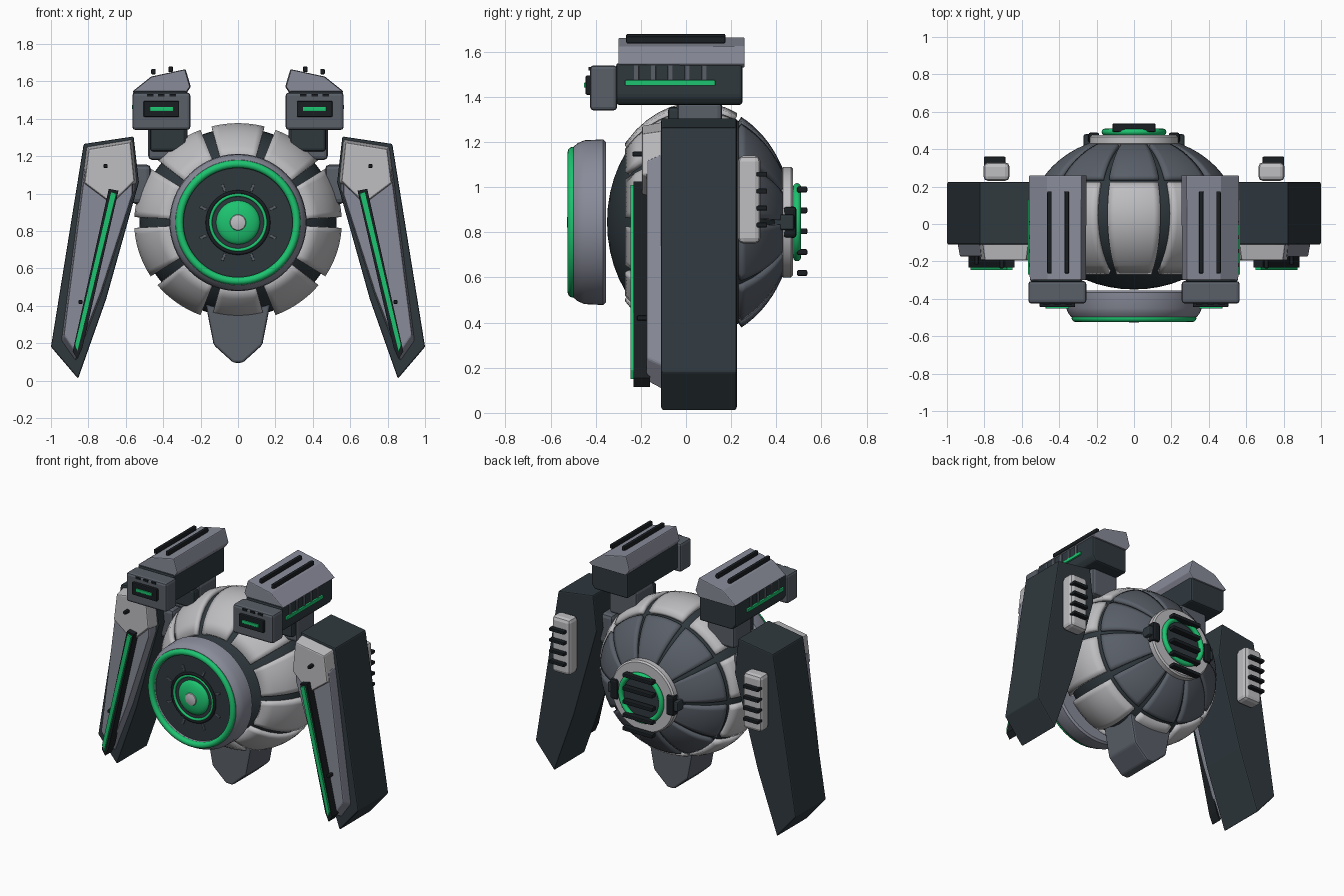
import bpy, bmesh
from math import sin, cos, pi, radians, sqrt
from mathutils import Matrix, Vector

if "Cube" in bpy.data.objects:
    bpy.data.objects.remove(bpy.data.objects["Cube"])


def material(name, r, g, b):
    m = bpy.data.materials.new(name)
    m.use_nodes = True
    m.diffuse_color = (r, g, b, 1)
    m.node_tree.nodes["Principled BSDF"].inputs["Base Color"].default_value = (r, g, b, 1)
    return m


LIGHT = material("light grey", .52, .52, .54)
STEEL = material("steel grey", .25, .26, .32)
SLATE = material("slate grey", .10, .115, .14)
DARK = material("dark blue grey", .028, .04, .048)
BLACK = material("near black", .010, .013, .016)
GREEN = material("glow green", .012, .55, .16)

CENTRE_Z = .845
smooth_parts = []


def finish(name, bm, mat, bevel=0, mirror=False, smooth=False, recalc=True):
    if recalc:
        bmesh.ops.recalc_face_normals(bm, faces=bm.faces)
    mesh = bpy.data.meshes.new(name)
    bm.to_mesh(mesh)
    bm.free()
    mesh.materials.append(mat)
    ob = bpy.data.objects.new(name, mesh)
    bpy.context.collection.objects.link(ob)
    if mirror:
        ob.modifiers.new("Mirror", 'MIRROR').use_mirror_merge = False
    if bevel:
        mod = ob.modifiers.new("Bevel", 'BEVEL')
        mod.width = bevel
        mod.segments = 2
    if smooth:
        smooth_parts.append(ob)
    return ob


def boxes(name, centres, size, mat, bevel=.008, mirror=False, turns=None):
    """Equal boxes in one object, each optionally turned about y."""
    bm = bmesh.new()
    for i, c in enumerate(centres):
        turn = Matrix.Rotation(turns[i] if turns else 0, 4, 'Y')
        bmesh.ops.create_cube(bm, size=1, matrix=Matrix.Translation(c) @ turn @ Matrix.Diagonal((*size, 1)))
    return finish(name, bm, mat, bevel, mirror)


def prism(name, outline, y_front, y_back, mat, bevel=.01, taper=1.0, mirror=False):
    """Outline in x and z, run along y, with the front end scaled by taper."""
    bm = bmesh.new()
    mid = Vector((sum(p[0] for p in outline), sum(p[1] for p in outline))) / len(outline)
    back = [bm.verts.new((x, y_back, z)) for x, z in outline]
    front = []
    for p in outline:
        q = mid + (Vector(p) - mid) * taper
        front.append(bm.verts.new((q.x, y_front, q.y)))
    bm.faces.new(back)
    bm.faces.new(front)
    for i in range(len(outline)):
        j = (i + 1) % len(outline)
        bm.faces.new((back[i], back[j], front[j], front[i]))
    return finish(name, bm, mat, bevel, mirror)


def lathe(name, profile, mat, wide=1.0, closed=False):
    """Turn (radius, y) points about the body axis."""
    bm = bmesh.new()
    vs = [bm.verts.new((r, y, 0)) for r, y in profile]
    es = [bm.edges.new(e) for e in zip(vs, vs[1:] + (vs[:1] if closed else []))]
    bmesh.ops.spin(bm, geom=vs + es, cent=(0, 0, 0), axis=(0, 1, 0), angle=2 * pi, steps=64)
    bmesh.ops.remove_doubles(bm, verts=bm.verts, dist=.0005)
    bmesh.ops.scale(bm, vec=(wide, 1, 1), verts=bm.verts)
    bmesh.ops.translate(bm, vec=(0, 0, CENTRE_Z), verts=bm.verts)
    return finish(name, bm, mat, smooth=True)


def ring(name, radius, y, thick, mat):
    return lathe(name, [(radius + thick * cos(a * pi / 6), y + thick * sin(a * pi / 6)) for a in range(12)],
                 mat, closed=True)


def shell_panels(name, y0, y1, radius, depth, half_angle, mat):
    """Ten curved plates around the flattened ball."""
    bm = bmesh.new()
    n, m = 8, 10
    for k in range(10):
        mid = radians(18 + 36 * k)
        grid = []
        for i in range(n + 1):
            a = mid + half_angle * (2 * i / n - 1)
            row = []
            for j in range(m + 1):
                y = y0 + (y1 - y0) * j / m
                r = radius * sqrt(1 - ((y - .05) / depth) ** 2)
                row.append(bm.verts.new((1.045 * r * cos(a), y, CENTRE_Z + r * sin(a))))
            grid.append(row)
        for i in range(n):
            for j in range(m):
                bm.faces.new((grid[i][j], grid[i][j + 1], grid[i + 1][j + 1], grid[i + 1][j]))
    ob = finish(name, bm, mat, smooth=True, recalc=False)
    mod = ob.modifiers.new("Solidify", 'SOLIDIFY')
    mod.thickness = .035
    mod.offset = -1


# Ball body
lathe("body_core", [(.505 * sin(pi * i / 24), .05 - .40 * cos(pi * i / 24)) for i in range(25)], DARK, 1.045)
shell_panels("front_panels", -.27, .225, .532, .425, radians(14.8), LIGHT)
shell_panels("rear_panels", .245, .445, .525, .425, radians(15.8), SLATE)

# Front eye
lathe("eye_housing", [(0, -.355), (.355, -.355), (.367, -.367), (.363, -.45), (.35, -.48), (.335, -.498),
                      (.295, -.498), (.29, -.48), (0, -.48)], STEEL)
ring("eye_glow_ring", .313, -.503, .021, GREEN)
lathe("eye_disc", [(.292, -.47), (.292, -.485), (0, -.485)], DARK)
ring("eye_inner_rim", .163, -.487, .010, BLACK)
ring("eye_inner_glow", .147, -.488, .009, GREEN)
lathe("eye_dome", [(.118 * cos(pi * i / 20), -.48 - .04 * sin(pi * i / 20)) for i in range(11)], GREEN)
lathe("eye_pupil", [(.046, -.512), (.04, -.522), (.02, -.527), (0, -.528)], LIGHT)
marks = [radians(22.5 + 45 * k) for k in range(8)]
boxes("eye_marks", [(.2 * sin(a), -.487, CENTRE_Z + .2 * cos(a)) for a in marks],
      (.014, .012, .04), SLATE, .003, turns=marks)

# Rear vent
lathe("vent_cap", [(0, .475), (.235, .475), (.245, .465), (.245, .43), (.22, .41), (0, .41)], LIGHT)
lathe("vent_well", [(.15, .47), (.15, .482), (0, .482)], DARK)
ring("vent_glow_ring", .155, .492, .018, GREEN)
boxes("vent_bars", [(0, .515, .805 + .0925 * k) for k in range(-2, 3)], (.23, .045, .026), BLACK, .006)
boxes("vent_clamps", [(.215, .46, CENTRE_Z)], (.06, .06, .14), BLACK, .015, True)
boxes("vent_clamp_tabs", [(.245, .42, CENTRE_Z)], (.05, .12, .07), DARK, .01, True)

# Keel under the body
prism("keel", [(-.175, .42), (.175, .42), (.13, .19), (.025, .095), (-.025, .095), (-.13, .19)],
      -.10, .17, SLATE, .012)

# Side legs
prism("leg", [(.558, 1.305), (.825, 1.265), (1.0, .18), (.855, .01), (.705, .435), (.53, 1.06)],
      -.11, .225, DARK, .008, mirror=True)
prism("leg_front_plate", [(.55, 1.15), (.825, 1.15), (.945, .21), (.868, .1), (.73, .46), (.55, 1.02)],
      -.175, -.10, STEEL, .008, .93, True)
prism("leg_upper_plate", [(.563, 1.29), (.81, 1.25), (.835, 1.05), (.675, .93), (.54, 1.06)],
      -.195, -.10, LIGHT, .008, .9, True)


def leg_strip(name, half, top, low, y0, y1, mat):
    prism(name, [(.665 - half, top), (.665 + half, top + .01), (.858 + half, low + .04), (.858, low),
                 (.858 - half, low + .06)], y0, y1, mat, 0, mirror=True)


leg_strip("leg_strip_frame", .026, 1.015, .115, -.232, -.16, BLACK)
leg_strip("leg_strip_glow", .015, 1.0, .15, -.246, -.22, GREEN)
boxes("leg_studs", [(.708, -.21, 1.147), (.842, -.19, .42)], (.022, .055, .022), BLACK, .006, True)
boxes("leg_joint", [(.52, .05, 1.05)], (.11, .2, .21), SLATE, .025, True)
boxes("leg_rear_plate", [(.735, .28, .945)], (.14, .1, .39), LIGHT, .025, True)
boxes("leg_rear_bars", [(.745, .335, .945 + .075 * k) for k in (-1.5, -.5, .5, 1.5)],
      (.115, .05, .022), BLACK, .005, True)

# Shoulder guns
boxes("gun_pedestal", [(.375, .06, 1.28)], (.21, .2, .2), SLATE, .02, True)
boxes("gun_pedestal_front", [(.375, -.02, 1.29)], (.19, .12, .13), DARK, .015, True)
prism("gun_body", [(.275, 1.365), (.53, 1.365), (.555, 1.40), (.555, 1.55), (.275, 1.55)],
      -.31, .25, DARK, .012, mirror=True)
prism("gun_cover", [(.252, 1.57), (.28, 1.665), (.465, 1.625), (.565, 1.545), (.54, 1.53), (.28, 1.53)],
      -.30, .26, STEEL, .006, .97, True)
boxes("gun_cover_rails", [(.36, -.045, 1.664), (.452, -.045, 1.652)], (.024, .44, .03), BLACK, .006, True)
boxes("gun_head", [(.41, -.365, 1.44)], (.31, .12, .2), SLATE, .016, True)
boxes("gun_muzzle_frame", [(.41, -.43, 1.452)], (.19, .03, .085), BLACK, .006, True)
boxes("gun_muzzle_glow", [(.41, -.447, 1.452)], (.125, .012, .022), GREEN, .003, True)
boxes("gun_head_slots", [(.41 + .06 * k, -.425, 1.525) for k in (-1, 0, 1)], (.035, .012, .014), BLACK, 0, True)
boxes("gun_side_glow", [(.558, -.07, 1.462)], (.018, .40, .024), GREEN, .004, True)
boxes("gun_side_ribs", [(.553, -.07 + .075 * k, 1.505) for k in range(-2, 3)], (.018, .022, .07), SLATE, .003, True)

# Smooth shading on the turned parts
bpy.ops.object.select_all(action='DESELECT')
for ob in smooth_parts:
    ob.select_set(True)
bpy.context.view_layer.objects.active = smooth_parts[0]
bpy.ops.object.shade_smooth_by_angle(angle=radians(35))
